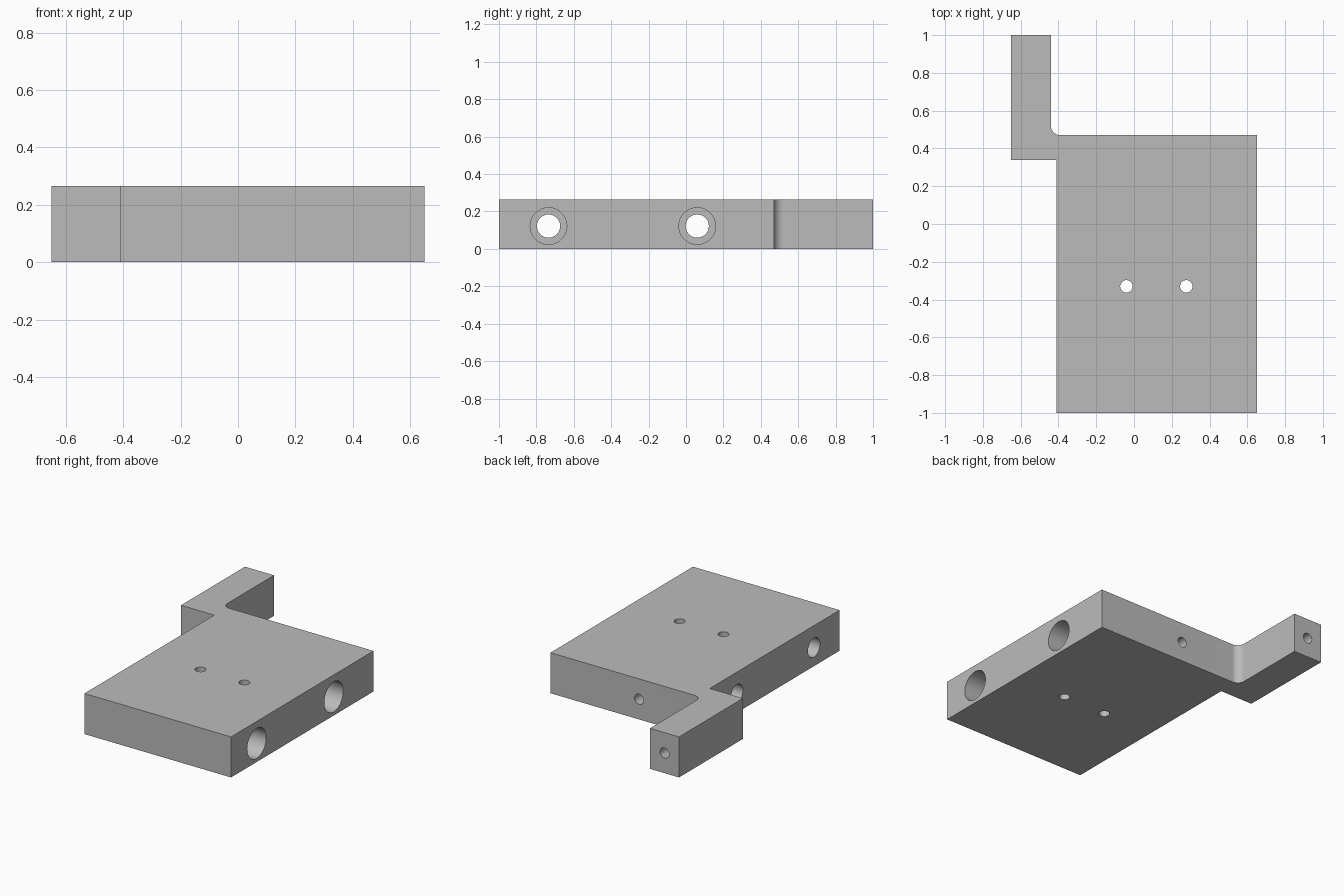
import bpy, bmesh
from math import sin, cos, pi
from mathutils import Vector

cube = bpy.data.objects.get("Cube")
if cube:
    bpy.data.objects.remove(cube, do_unlink=True)

HEIGHT = 0.265
BACK, ARM_X, FILLET = 0.47, -0.44, 0.05

grey = bpy.data.materials.new("plain grey")
grey.use_nodes = True
colour = (0.5, 0.5, 0.5, 1)
grey.diffuse_color = colour
grey.node_tree.nodes["Principled BSDF"].inputs["Base Color"].default_value = colour


def add_object(name, bm):
    mesh = bpy.data.meshes.new(name)
    bmesh.ops.recalc_face_normals(bm, faces=bm.faces)
    bm.to_mesh(mesh)
    bm.free()
    mesh.materials.append(grey)
    obj = bpy.data.objects.new(name, mesh)
    bpy.context.collection.objects.link(obj)
    return obj


# Plate outline with the offset arm and its rounded inner corner
arc = [(ARM_X + FILLET - FILLET * sin(a), BACK + FILLET - FILLET * cos(a))
       for a in (i * pi / 24 for i in range(13))]
outline = [(-0.41, -1), (0.65, -1), (0.65, BACK), *arc,
           (ARM_X, 1), (-0.65, 1), (-0.65, 0.34), (-0.41, 0.34)]
bm = bmesh.new()
base = bm.faces.new([bm.verts.new((x, y, 0)) for x, y in outline])
extruded = bmesh.ops.extrude_face_region(bm, geom=[base])["geom"]
top = [v for v in extruded if isinstance(v, bmesh.types.BMVert)]
bmesh.ops.translate(bm, verts=top, vec=(0, 0, HEIGHT))
block = add_object("mounting_block", bm)


def drill(name, start, end, radius):
    """Cut a round hole running from start to end."""
    start, end = Vector(start), Vector(end)
    axis = end - start
    bm = bmesh.new()
    bmesh.ops.create_cone(bm, cap_ends=True, segments=48, radius1=radius,
                          radius2=radius, depth=axis.length)
    bmesh.ops.rotate(bm, verts=bm.verts,
                     matrix=axis.to_track_quat("Z", "Y").to_matrix())
    bmesh.ops.translate(bm, verts=bm.verts, vec=(start + end) / 2)
    cutter = add_object(name, bm)
    cutter.hide_render = True
    mod = block.modifiers.new(name, "BOOLEAN")
    mod.operation, mod.solver, mod.object = "DIFFERENCE", "EXACT", cutter
    bpy.context.view_layer.objects.active = block
    bpy.ops.object.modifier_apply(modifier=mod.name)
    bpy.data.objects.remove(cutter, do_unlink=True)


# Counterbored cross holes
for y in (-0.735, 0.06):
    drill("cross_hole", (-0.6, y, 0.122), (0.8, y, 0.122), 0.062)
    drill("counterbore", (0.12, y, 0.122), (0.8, y, 0.122), 0.098)

# Vertical through holes
for x in (-0.04, 0.277):
    drill("vertical_hole", (x, -0.33, -0.1), (x, -0.33, HEIGHT + 0.1), 0.033)

# Blind holes in the back face and the arm end
for x, y in ((0.01, BACK), (-0.545, 1)):
    drill("blind_hole", (x, y - 0.27, 0.132), (x, y + 0.1, 0.132), 0.033)

bpy.ops.object.select_all(action="DESELECT")
block.select_set(True)
bpy.context.view_layer.objects.active = block
bpy.ops.object.shade_smooth_by_angle(angle=pi / 6)
